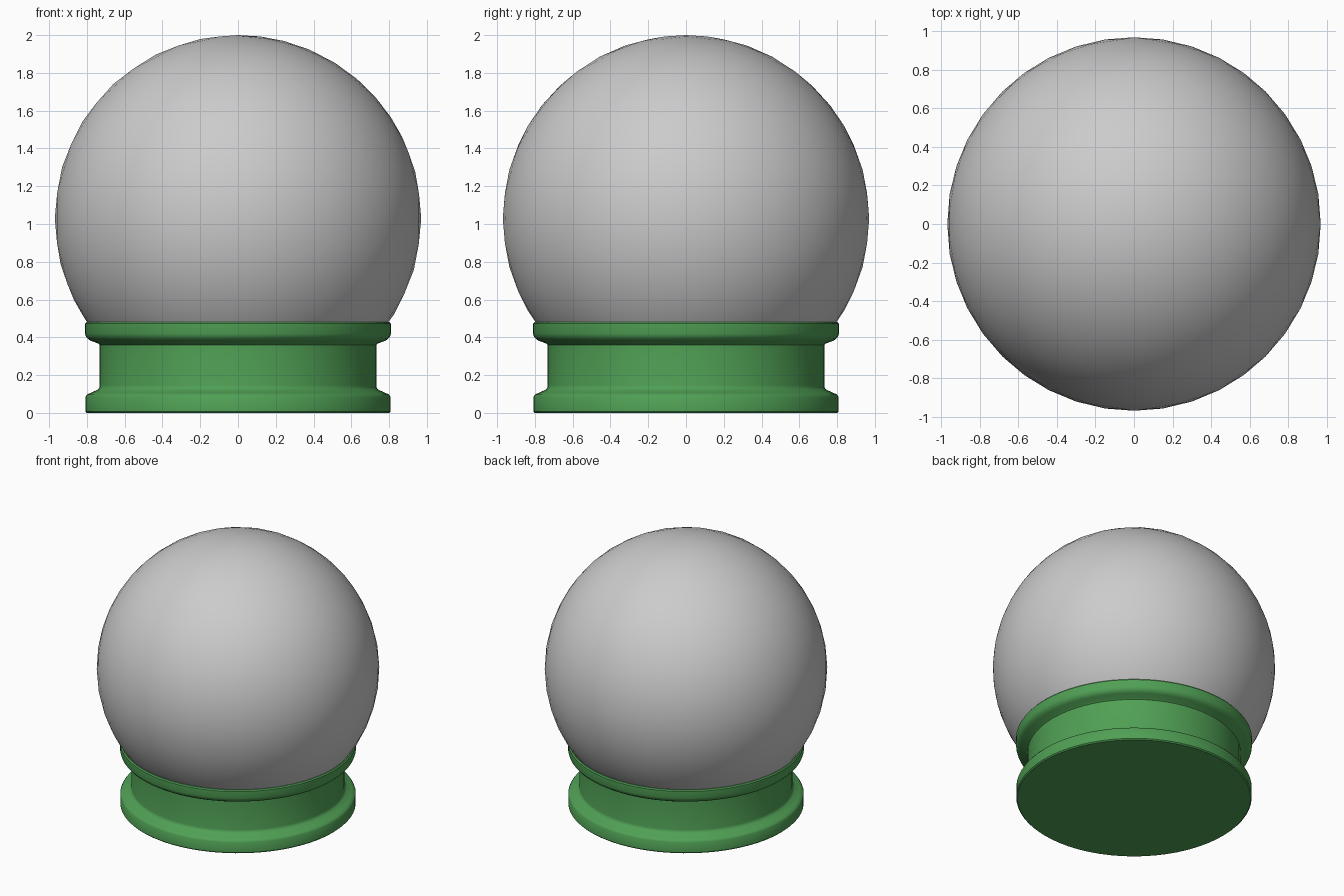
import bpy
import bmesh
import math

if "Cube" in bpy.data.objects:
    bpy.data.objects.remove(bpy.data.objects["Cube"])


def finish(name, bm, angle, color=None):
    mesh = bpy.data.meshes.new(name)
    bm.to_mesh(mesh)
    bm.free()
    obj = bpy.data.objects.new(name, mesh)
    bpy.context.collection.objects.link(obj)
    if color:
        mat = bpy.data.materials.new(name + "_paint")
        mat.diffuse_color = color
        mat.use_nodes = True
        mat.node_tree.nodes["Principled BSDF"].inputs["Base Color"].default_value = mat.diffuse_color
        mesh.materials.append(mat)
    bpy.ops.object.select_all(action='DESELECT')
    obj.select_set(True)
    bpy.context.view_layer.objects.active = obj
    bpy.ops.object.shade_smooth_by_angle(angle=math.radians(angle))
    return obj


# Globe: smooth-shaded icosphere seated in the base
bm = bmesh.new()
bmesh.ops.create_icosphere(bm, subdivisions=4, radius=0.97)
globe = finish("globe", bm, 60)
globe.location.z = 1.03

# Base: turned pedestal with a flange at bottom and top
profile = [(0.80, 0.0), (0.808, 0.008), (0.808, 0.085), (0.80, 0.097),
           (0.78, 0.106), (0.745, 0.122), (0.735, 0.132), (0.732, 0.145),
           (0.732, 0.36), (0.742, 0.368), (0.78, 0.382), (0.795, 0.392),
           (0.805, 0.405), (0.81, 0.42), (0.81, 0.472), (0.803, 0.48)]
SIDES = 64
bm = bmesh.new()
rings = [[bm.verts.new((r * math.cos(2 * math.pi * i / SIDES),
                        r * math.sin(2 * math.pi * i / SIDES), z))
          for i in range(SIDES)] for r, z in profile]
for low, high in zip(rings, rings[1:]):
    for i in range(SIDES):
        j = (i + 1) % SIDES
        bm.faces.new((low[i], low[j], high[j], high[i]))
bm.faces.new(rings[0][::-1])
bm.faces.new(rings[-1])
finish("base", bm, 40, (0.08, 0.35, 0.09, 1.0))
